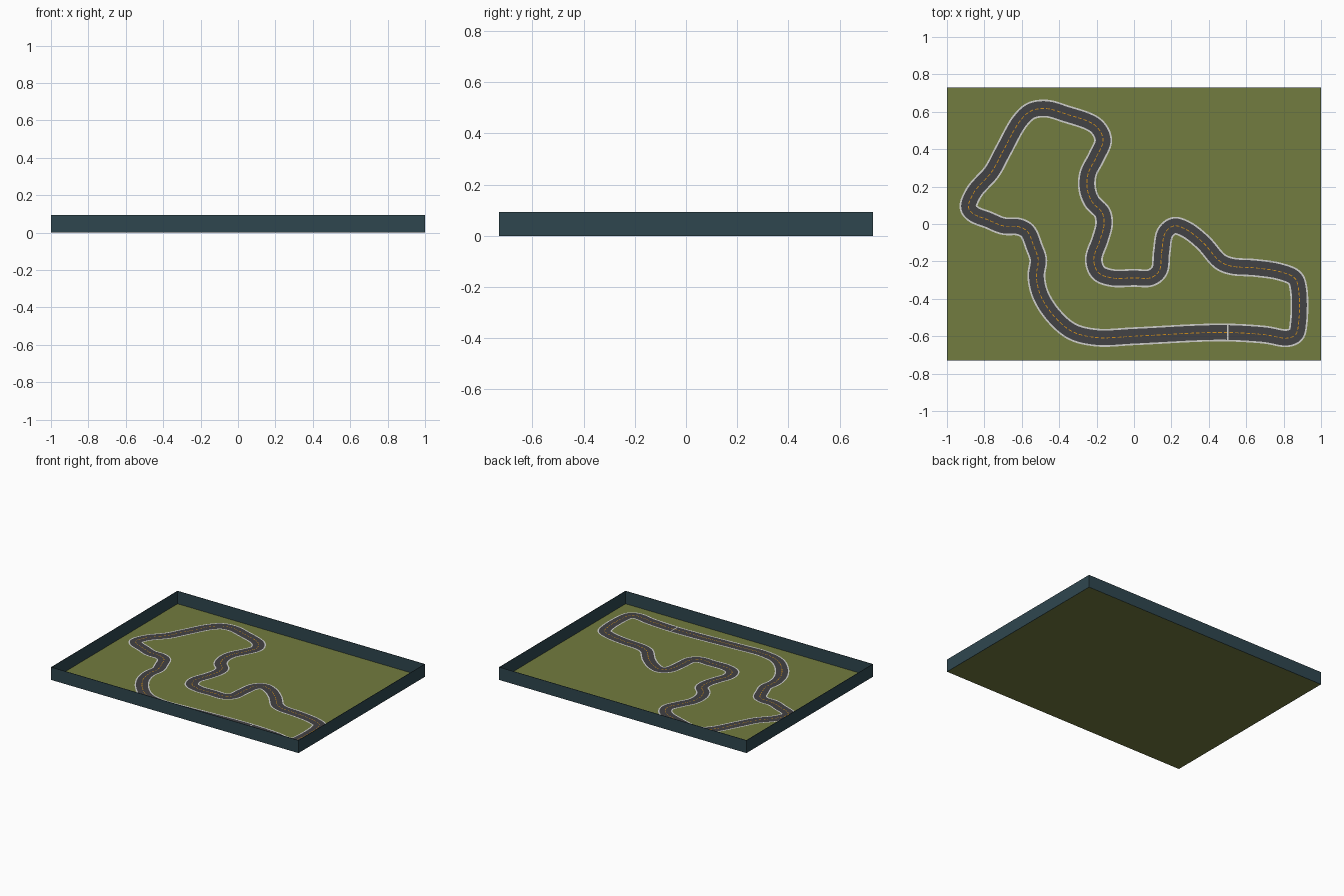
import bpy, bmesh
from mathutils import Vector

if "Cube" in bpy.data.objects:
    bpy.data.objects.remove(bpy.data.objects["Cube"])

def material(name, col):
    m = bpy.data.materials.new(name)
    m.diffuse_color = (*col, 1)
    m.use_nodes = True
    m.node_tree.nodes["Principled BSDF"].inputs["Base Color"].default_value = m.diffuse_color
    return m

GRASS = material("olive_grass", (0.17, 0.20, 0.05))
WALL = material("dark_teal_wall", (0.028, 0.062, 0.078))
ASPHALT = material("dark_grey_asphalt", (0.055, 0.054, 0.058))
EDGE = material("pale_edge_line", (0.62, 0.62, 0.60))
ORANGE = material("orange_line", (0.62, 0.27, 0.01))

HX, HY, H, T = 1.0, 0.73, 0.093, 0.003

def mesh_object(name, verts, faces, mat):
    me = bpy.data.meshes.new(name)
    me.from_pydata(verts, [], faces)
    me.materials.append(mat)
    ob = bpy.data.objects.new(name, me)
    bpy.context.collection.objects.link(ob)
    return ob

def box(name, lo, hi, mat):
    bm = bmesh.new()
    bmesh.ops.create_cube(bm, size=1)
    for v in bm.verts:
        v.co = [(a + b) / 2 + c * (b - a) for a, b, c in zip(lo, hi, v.co)]
    me = bpy.data.meshes.new(name)
    bm.to_mesh(me)
    bm.free()
    me.materials.append(mat)
    bpy.context.collection.objects.link(bpy.data.objects.new(name, me))

# Grass base
mesh_object("grass_base", [(-HX, -HY, 0), (HX, -HY, 0), (HX, HY, 0), (-HX, HY, 0)],
            [(0, 1, 2, 3)], GRASS)

# Thin surrounding walls
box("front_wall", (-HX, -HY, 0), (HX, -HY + T, H), WALL)
box("back_wall", (-HX, HY - T, 0), (HX, HY, H), WALL)
box("left_wall", (-HX, -HY + T, 0), (-HX + T, HY - T, H), WALL)
box("right_wall", (HX - T, -HY + T, 0), (HX, HY - T, H), WALL)

# Track centre line, clockwise from the start line
path = [Vector(p) for p in (
    (.5, -.58), (.35, -.582), (0, -.6), (-.2, -.607), (-.33, -.575), (-.43, -.49),
    (-.5, -.38), (-.522, -.28), (-.512, -.19), (-.535, -.12), (-.57, -.04), (-.615, -.015),
    (-.7, -.01), (-.78, .022), (-.86, .055), (-.885, .09), (-.855, .17), (-.76, .28),
    (-.7, .39), (-.61, .55), (-.55, .605), (-.47, .617), (-.37, .59), (-.205, .525),
    (-.165, .45), (-.2, .36), (-.245, .27), (-.25, .19), (-.225, .12), (-.17, .06),
    (-.16, 0), (-.18, -.08), (-.215, -.19), (-.19, -.26), (-.12, -.288), (0, -.288),
    (.09, -.287), (.135, -.25), (.148, -.15), (.168, -.045), (.215, -.01), (.28, -.03),
    (.37, -.1), (.46, -.2), (.52, -.225), (.65, -.235), (.78, -.255), (.86, -.29),
    (.88, -.35), (.88, -.53), (.865, -.59), (.82, -.61), (.7, -.592))]

def smooth_loop(pts, sub=24):
    # centripetal spline through the points
    out, n = [], len(pts)
    for i in range(n):
        p0, p1, p2, p3 = (pts[(i + k) % n] for k in (-1, 0, 1, 2))
        a, b, c = ((q - p).length ** 0.5 for p, q in ((p0, p1), (p1, p2), (p2, p3)))
        m1 = (p2 - p1) + b * ((p1 - p0) / a - (p2 - p0) / (a + b))
        m2 = (p2 - p1) + b * ((p3 - p2) / c - (p3 - p1) / (b + c))
        for s in range(sub):
            t = s / sub
            out.append(p1 * (2*t**3 - 3*t*t + 1) + m1 * (t**3 - 2*t*t + t)
                       + p2 * (3*t*t - 2*t**3) + m2 * (t**3 - t*t))
    return out

def even_spacing(pts, count):
    pts = pts + [pts[0]]
    lens = [(b - a).length for a, b in zip(pts, pts[1:])]
    step, out, k, done = sum(lens) / count, [], 0, 0.0
    for i in range(count):
        while k < len(lens) - 1 and done + lens[k] < i * step:
            done += lens[k]
            k += 1
        out.append(pts[k].lerp(pts[k + 1], (i * step - done) / lens[k]))
    return out

N = 570
line = even_spacing(smooth_loop(path), N)
sides = []
for i in range(N):
    d = (line[(i + 2) % N] - line[i - 2]).normalized()
    sides.append(Vector((-d.y, d.x)))

def ribbon(name, a, b, z, mat, keep=lambda i: True):
    # flat strip between two offsets from the centre line
    verts = []
    for p, s in zip(line, sides):
        verts += [(*(p + s * a), z), (*(p + s * b), z)]
    faces = [(2*i, 2*i + 1, 2*((i + 1) % N) + 1, 2*((i + 1) % N))
             for i in range(N) if keep(i)]
    ob = mesh_object(name, verts, faces, mat)
    bm = bmesh.new()
    bm.from_mesh(ob.data)
    bmesh.ops.delete(bm, geom=[v for v in bm.verts if not v.link_faces], context='VERTS')
    for f in bm.faces:
        f.normal_update()
        if f.normal.z < 0:
            f.normal_flip()
    bm.to_mesh(ob.data)
    bm.free()

W, E = 0.048, 0.039
ribbon("track_surface", -E, E, 0.002, ASPHALT)
ribbon("left_edge_line", E, W, 0.002, EDGE)
ribbon("right_edge_line", -W, -E, 0.002, EDGE)
ribbon("centre_dashes", -0.0022, 0.0022, 0.0035, ORANGE, lambda i: i % 3 != 2)

# Start line across the straight
mesh_object("start_line", [(.497, -.58 - E, .004), (.504, -.58 - E, .004),
                           (.504, -.58 + E, .004), (.497, -.58 + E, .004)],
            [(0, 1, 2, 3)], EDGE)
